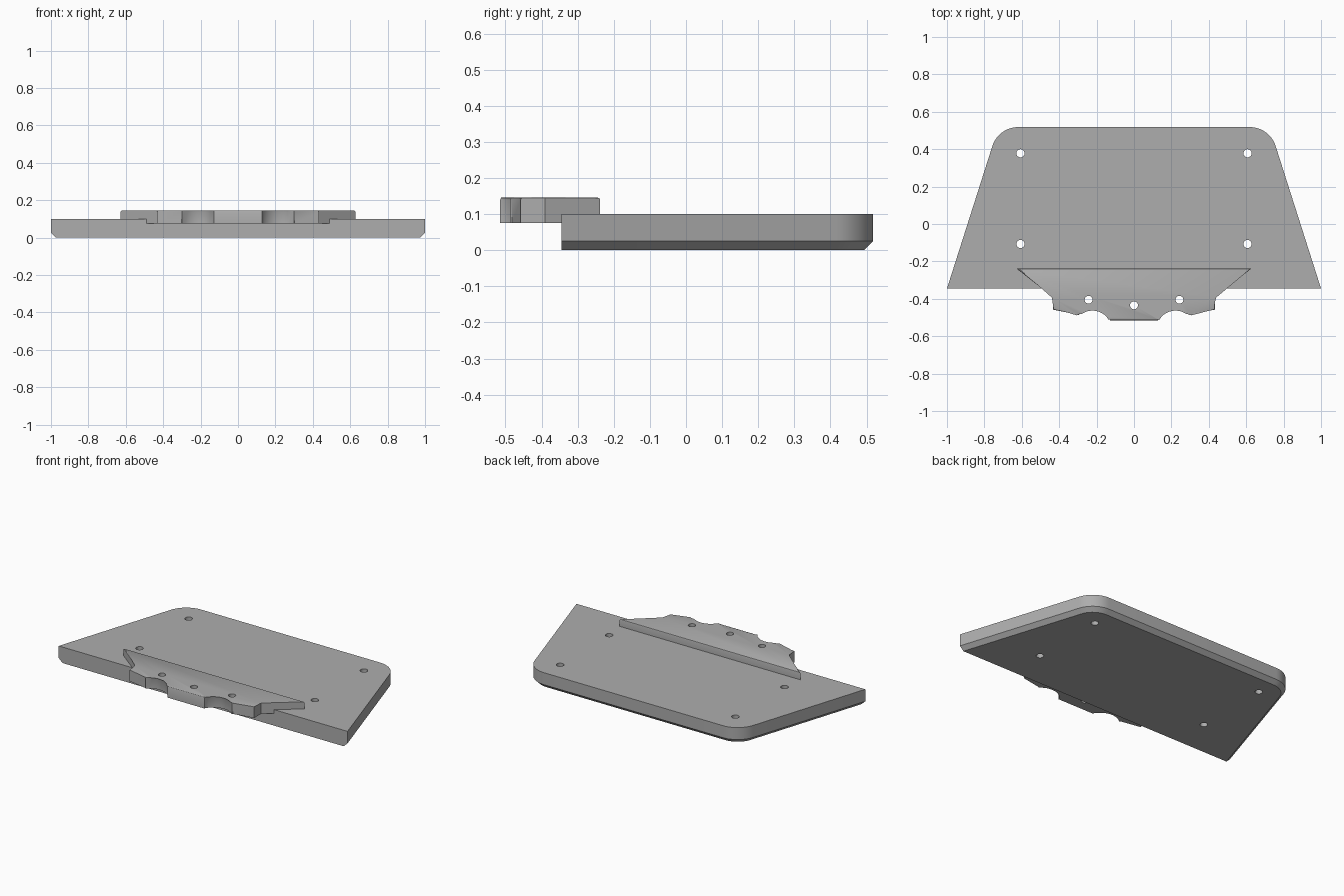
import bpy, bmesh, math

cube = bpy.data.objects.get("Cube")
if cube:
    bpy.data.objects.remove(cube, do_unlink=True)

grey = bpy.data.materials.new("plain grey")
grey.use_nodes = True
colour = (0.42, 0.42, 0.42, 1)
grey.diffuse_color = colour
grey.node_tree.nodes["Principled BSDF"].inputs["Base Color"].default_value = colour


def loft(name, rings, bevel=0.0):
    """Closed solid through stacked rings; optionally bevels the top rim."""
    bm = bmesh.new()
    loops = [[bm.verts.new(p) for p in ring] for ring in rings]
    n = len(loops[0])
    bm.faces.new(loops[0][::-1])
    top = bm.faces.new(loops[-1])
    for a, b in zip(loops, loops[1:]):
        for i in range(n):
            j = (i + 1) % n
            bm.faces.new((a[i], a[j], b[j], b[i]))
    if bevel:
        bmesh.ops.bevel(bm, geom=list(top.edges), offset=bevel, segments=2,
                        profile=0.5, affect='EDGES')
    bmesh.ops.recalc_face_normals(bm, faces=bm.faces)
    mesh = bpy.data.meshes.new(name)
    bm.to_mesh(mesh)
    bm.free()
    mesh.materials.append(grey)
    ob = bpy.data.objects.new(name, mesh)
    bpy.context.collection.objects.link(ob)
    return ob


def circle(x, y, r, z, n=24):
    return [(x + r * math.cos(2 * math.pi * i / n),
             y + r * math.sin(2 * math.pi * i / n), z) for i in range(n)]


def cut(ob, cutter):
    """Subtract the cutter from the part, then discard it."""
    mod = ob.modifiers.new("cut", 'BOOLEAN')
    mod.operation = 'DIFFERENCE'
    mod.solver = 'EXACT'
    mod.object = cutter
    bpy.ops.object.select_all(action='DESELECT')
    bpy.context.view_layer.objects.active = ob
    ob.select_set(True)
    bpy.ops.object.modifier_apply(modifier=mod.name)
    bpy.data.objects.remove(cutter, do_unlink=True)


def drill(ob, holes, r):
    for x, y in holes:
        cut(ob, loft("drill_cutter", [circle(x, y, r, -0.1), circle(x, y, r, 0.3)]))


def smooth(ob):
    bpy.ops.object.select_all(action='DESELECT')
    bpy.context.view_layer.objects.active = ob
    ob.select_set(True)
    bpy.ops.object.shade_smooth_by_angle(angle=math.radians(30))


FRONT, BACK = -0.345, 0.518


# Base plate: tapered outline with rounded rear corners, inset by d
def plate_ring(d, z):
    lean = math.atan2(0.275, BACK - FRONT)      # side slant
    r = 0.145
    cy = BACK - r
    # arc centre keeps the arc tangent to the slanted side and the back
    cx = 1 - (cy - FRONT) * math.tan(lean) - r / math.cos(lean)
    side = [(1 - d / math.cos(lean), FRONT)]
    for i in range(13):
        a = lean + (math.pi / 2 - lean) * i / 12
        side.append((cx + (r - d) * math.cos(a), cy + (r - d) * math.sin(a)))
    return ([(x, y, z) for x, y in side] + [(-x, y, z) for x, y in reversed(side)])


plate = loft("base_plate", [plate_ring(0.025, 0), plate_ring(0, 0.025), plate_ring(0, 0.1)])
drill(plate, [(sx * 0.607, y) for sx in (1, -1) for y in (0.378, -0.107)], 0.022)
smooth(plate)

# Front bracket: mirrored outline with two scallops and slanted wings
half = [(0.128, -0.515)]
# scallop arc between its two lips
ccx, ccy, cr = 0.222, -0.564, 0.108
for i in range(11):
    a = math.radians(150 - 105 * i / 10)
    half.append((ccx + cr * math.cos(a), ccy + cr * math.sin(a)))
half += [(0.302, -0.482), (0.432, -0.458), (0.432, -0.39), (0.628, -0.238)]
outline = half + [(-x, y) for x, y in reversed(half)]
bracket = loft("front_bracket", [[(x, y, z) for x, y in outline] for z in (0.075, 0.146)],
               bevel=0.007)

# Step underneath so the bracket rests on the plate and hooks over its front edge
step = [(-1, FRONT), (1, FRONT), (1, 0), (-1, 0)]
cut(bracket, loft("step_cutter", [[(x, y, z) for x, y in step] for z in (0.0, 0.1)]))
drill(bracket, [(-0.243, -0.405), (0, -0.435), (0.243, -0.405)], 0.021)
smooth(bracket)
